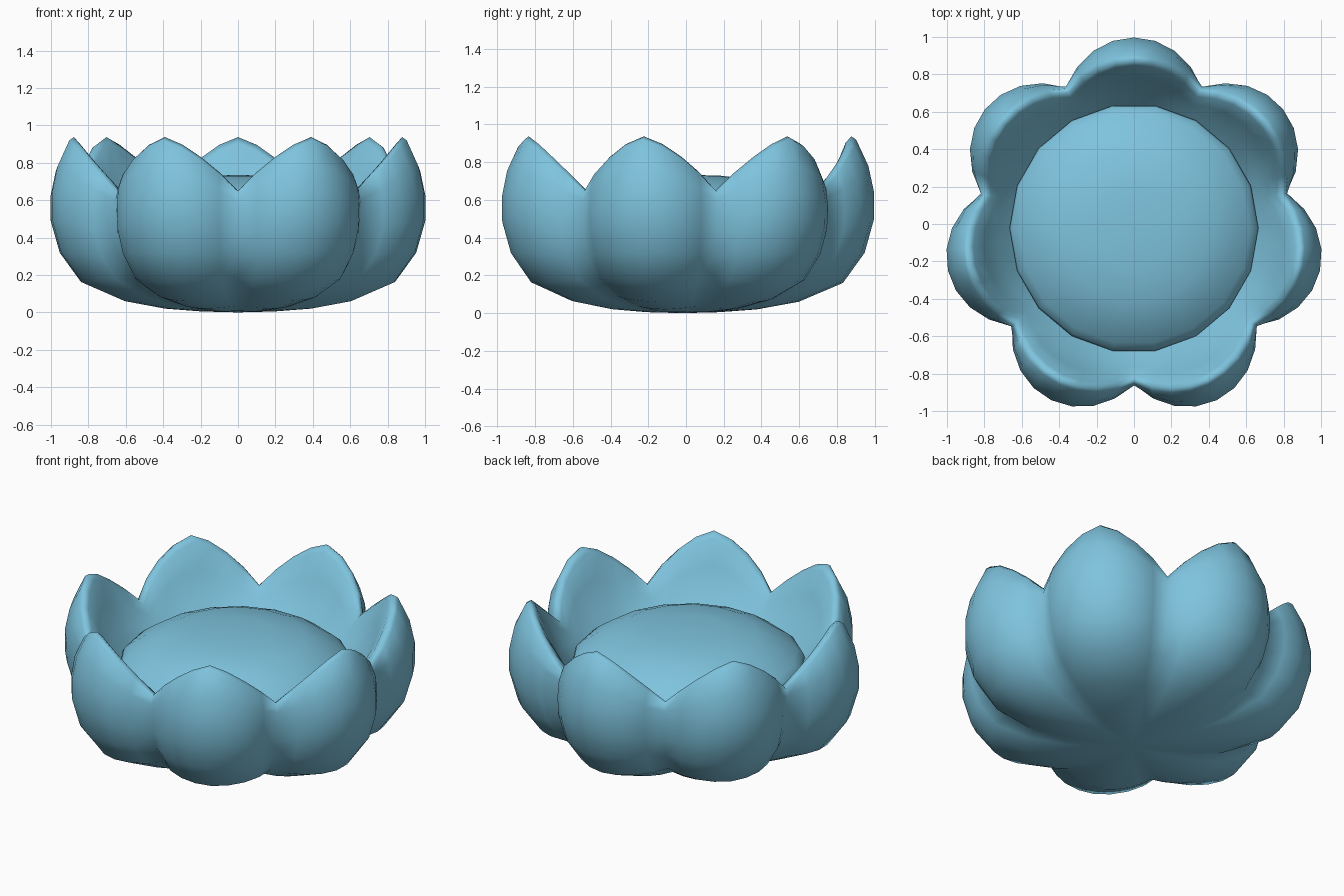
import bpy, bmesh, math

if "Cube" in bpy.data.objects:
    bpy.data.objects.remove(bpy.data.objects["Cube"], do_unlink=True)

PETALS = 7
STEPS = 8             # columns per petal
CENTRE_Y = -0.023

blue = bpy.data.materials.new("soft_blue")
blue.use_nodes = True
colour = (0.21, 0.55, 0.73, 1)
blue.diffuse_color = colour
blue.node_tree.nodes["Principled BSDF"].inputs["Base Color"].default_value = colour

# Matching (radius, height) profiles: middle of a petal and the groove between two
MIDDLE = [(.2, .005), (.4, .02), (.62, .06), (.855, .16), (.97, .32), (1.02, .5),
          (1.02, .64), (.99, .78), (.925, .92), (.9, .937),
          (.87, .905), (.81, .76), (.73, .6), (.6, .45)]
GROOVE = [(.2, .008), (.37, .035), (.55, .09), (.705, .185), (.79, .31), (.825, .42),
          (.835, .52), (.84, .6), (.83, .645), (.805, .65),
          (.78, .635), (.73, .59), (.68, .53), (.6, .45)]
DOME = [(.22, .728), (.4, .703), (.53, .648), (.62, .585), (.655, .555),
        (.665, .53), (.65, .49), (.6, .45)]


def lathe(name, columns, start, rows, point, centre_z, flip):
    """Skin rings of point(row, column) around z, closing the first ring to a hub."""
    bm = bmesh.new()
    hub = bm.verts.new((0, CENTRE_Y, centre_z))
    grid = []
    for row in range(rows):
        ring = []
        for c in range(columns):
            r, z = point(row, c)
            a = start + math.tau * c / columns
            ring.append(bm.verts.new((r * math.cos(a), CENTRE_Y + r * math.sin(a), z)))
        grid.append(ring)
    for c in range(columns):
        d = (c + 1) % columns
        bm.faces.new((hub, grid[0][c], grid[0][d]))
        for low, high in zip(grid, grid[1:]):
            bm.faces.new((low[c], high[c], high[d], low[d]))
    if flip:
        bmesh.ops.reverse_faces(bm, faces=bm.faces[:])
    mesh = bpy.data.meshes.new(name)
    bm.to_mesh(mesh)
    bm.free()
    mesh.materials.append(blue)
    for p in mesh.polygons:
        p.use_smooth = True
    bpy.context.collection.objects.link(bpy.data.objects.new(name, mesh))


def petal_point(row, c):
    # 0 at the petal middle, 1 at the groove
    u = abs((c % STEPS) / STEPS * 2 - 1)
    (r0, z0), (r1, z1) = MIDDLE[row], GROOVE[row]
    return r0 + (r1 - r0) * u ** 2, z0 + (z1 - z0) * u ** 1.4


def dome_point(row, c):
    return DOME[row]


# Ring of joined petals, one petal pointing straight back
lathe("petal_bowl", PETALS * STEPS, math.pi / 2 - math.pi / PETALS,
      len(MIDDLE), petal_point, 0, True)

# Domed cushion in the middle
lathe("centre_cushion", 18, 0, len(DOME), dome_point, .735, False)
